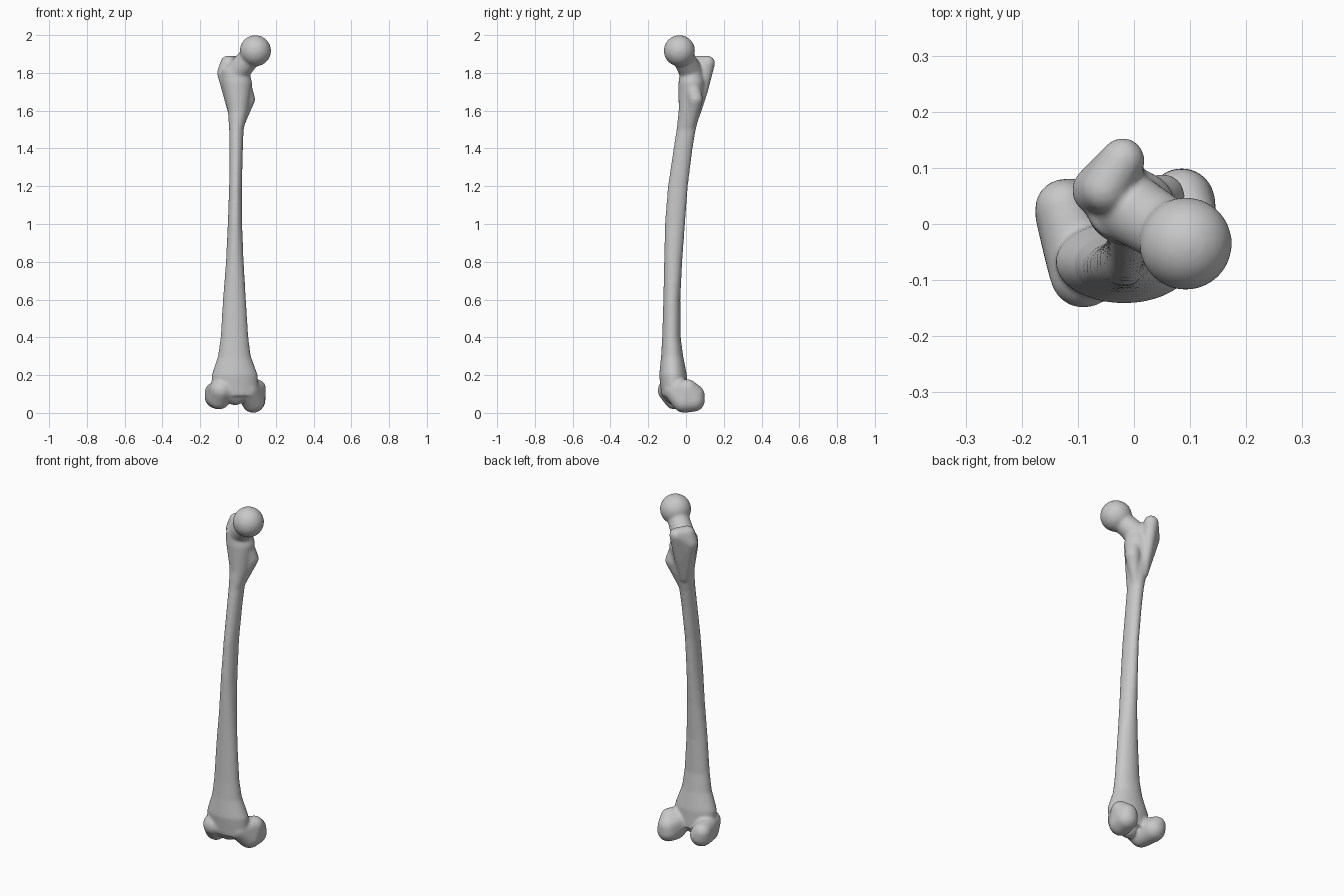
import bpy
import bmesh
import math
from mathutils import Vector

cube = bpy.data.objects.get("Cube")
if cube:
    bpy.data.objects.remove(cube, do_unlink=True)

bone_grey = bpy.data.materials.new("bone_grey")
bone_grey.use_nodes = True
colour = (0.58, 0.58, 0.58, 1)
bone_grey.diffuse_color = colour
bone_grey.node_tree.nodes["Principled BSDF"].inputs["Base Color"].default_value = colour

bm = bmesh.new()


def sphere_directions(count=320):
    """Evenly spread unit vectors."""
    golden = math.pi * (3 - math.sqrt(5))
    for i in range(count):
        z = 1 - 2 * (i + 0.5) / count
        r = math.sqrt(1 - z * z)
        yield Vector((r * math.cos(golden * i), r * math.sin(golden * i), z))


DIRECTIONS = list(sphere_directions())


def knob(*balls):
    """Closed convex lump wrapped around balls given as (x, y, z, radius)."""
    verts = [bm.verts.new(Vector(ball[:3]) + d * ball[3])
             for ball in balls for d in DIRECTIONS]
    bmesh.ops.convex_hull(bm, input=verts)
    loose = [v for v in verts if v.is_valid and not v.link_faces]
    bmesh.ops.delete(bm, geom=loose, context="VERTS")


def shaft(profile, sides=32):
    """Loft of ellipses given as (z, x min, x max, y min, y max)."""
    rings = []
    for z, x0, x1, y0, y1 in profile:
        ring = []
        for i in range(sides):
            a = math.tau * i / sides
            ring.append(bm.verts.new(((x0 + x1) / 2 + (x1 - x0) / 2 * math.cos(a),
                                      (y0 + y1) / 2 + (y1 - y0) / 2 * math.sin(a), z)))
        rings.append(ring)
    for low, high in zip(rings, rings[1:]):
        for i in range(sides):
            j = (i + 1) % sides
            bm.faces.new((low[i], low[j], high[j], high[i]))
    bm.faces.new(rings[0][::-1])
    bm.faces.new(rings[-1])


# Bowed shaft, flaring at both ends
shaft([
    (0.09, -0.14, 0.11, -0.13, 0.01),
    (0.2, -0.14, 0.105, -0.142, 0.005),
    (0.3, -0.106, 0.068, -0.132, -0.015),
    (0.4, -0.092, 0.055, -0.126, -0.028),
    (0.6, -0.08, 0.042, -0.12, -0.03),
    (0.8, -0.064, 0.03, -0.116, -0.02),
    (1.0, -0.054, 0.022, -0.112, -0.005),
    (1.2, -0.047, 0.021, -0.096, 0.01),
    (1.4, -0.046, 0.026, -0.066, 0.035),
    (1.5, -0.047, 0.03, -0.05, 0.052),
    (1.6, -0.054, 0.055, -0.039, 0.078),
    (1.75, -0.085, 0.075, -0.04, 0.1),
    (1.82, -0.085, 0.055, -0.03, 0.085),
])

# Ball head and neck
knob((0.092, -0.035, 1.917, 0.083))
knob((0.08, -0.025, 1.9, 0.056), (-0.01, 0.03, 1.8, 0.064))

# Greater trochanter, tapering down the outer back edge
knob((-0.066, 0.06, 1.8, 0.045), (-0.052, 0.062, 1.85, 0.042),
     (-0.02, 0.115, 1.852, 0.039), (-0.02, 0.085, 1.7, 0.03),
     (-0.02, 0.045, 1.58, 0.03))

# Lesser trochanter
knob((0.051, 0.05, 1.66, 0.04), (0.025, 0.03, 1.74, 0.045),
     (0.01, 0.025, 1.53, 0.025))

# Outer condyle
knob((-0.09, -0.09, 0.12, 0.06), (-0.115, 0.02, 0.085, 0.062),
     (-0.126, 0.03, 0.11, 0.05), (-0.1, -0.06, 0.076, 0.058))

# Inner condyle
knob((0.05, -0.06, 0.12, 0.06), (0.085, 0.04, 0.066, 0.06),
     (0.08, -0.01, 0.062, 0.062), (0.1, 0.01, 0.13, 0.048),
     (0.085, 0.043, 0.095, 0.056))

# Grooved bridge between the condyles
knob((-0.075, -0.09, 0.12, 0.05), (0.04, -0.07, 0.12, 0.05),
     (-0.015, -0.06, 0.088, 0.048))

bmesh.ops.recalc_face_normals(bm, faces=bm.faces)
mesh = bpy.data.meshes.new("thigh_bone")
bm.to_mesh(mesh)
bm.free()
mesh.materials.append(bone_grey)
bone = bpy.data.objects.new("thigh_bone", mesh)
bpy.context.collection.objects.link(bone)

# Fuse the parts into one skin and soften the joins
fuse = bone.modifiers.new("fuse", "REMESH")
fuse.mode = "VOXEL"
fuse.voxel_size = 0.006
fuse.use_smooth_shade = True
soften = bone.modifiers.new("soften", "SMOOTH")
soften.factor = 0.5
soften.iterations = 18
